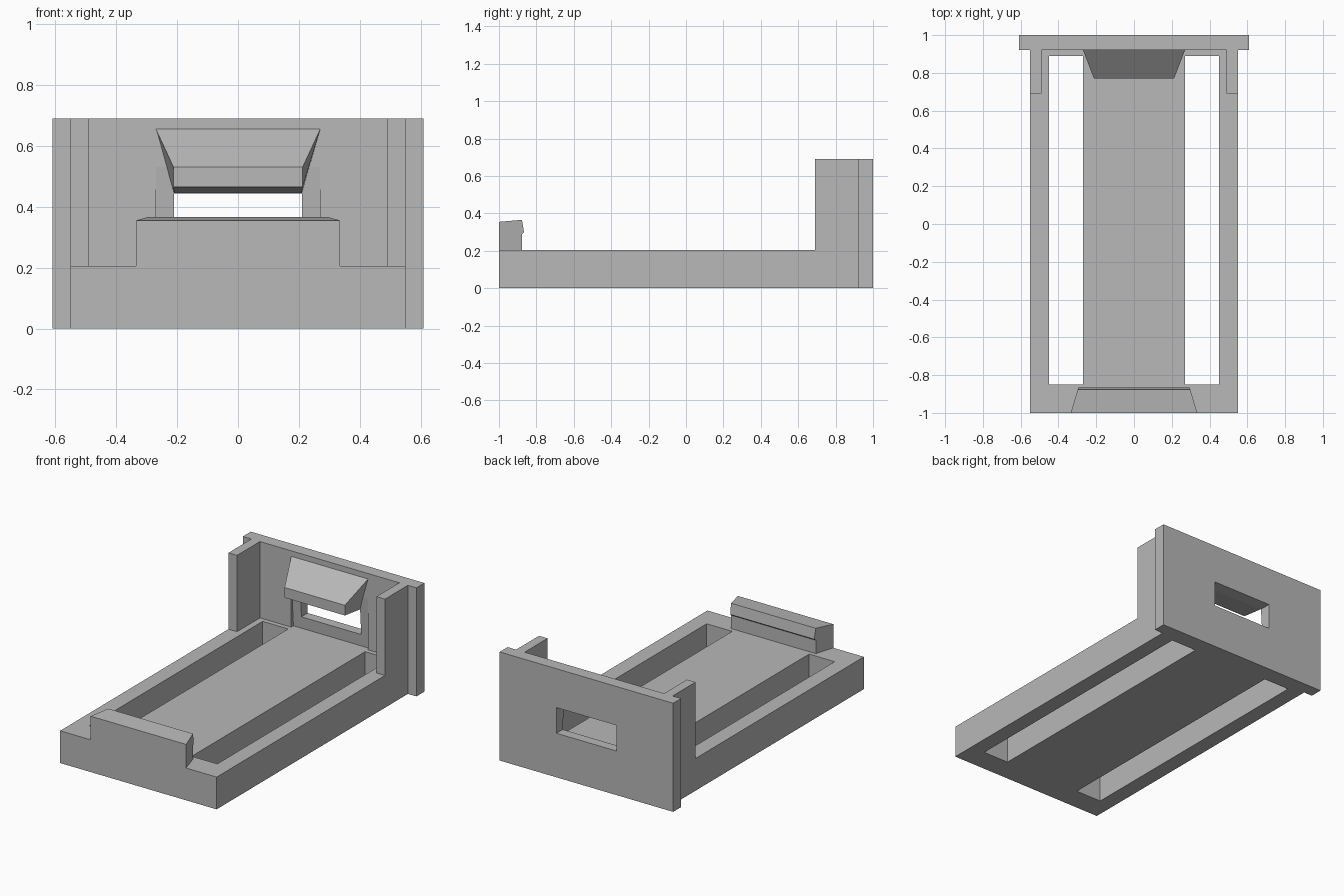
import bpy
import bmesh

if "Cube" in bpy.data.objects:
    bpy.data.objects.remove(bpy.data.objects["Cube"], do_unlink=True)

grey = bpy.data.materials.new("plain grey")
grey.use_nodes = True
COLOUR = (0.48, 0.48, 0.48, 1)
grey.diffuse_color = COLOUR
for node in grey.node_tree.nodes:
    if node.type == "BSDF_PRINCIPLED":
        node.inputs["Base Color"].default_value = COLOUR


def loft(name, left, right):
    """Solid spanned between two matching outlines."""
    bm = bmesh.new()
    a = [bm.verts.new(p) for p in left]
    b = [bm.verts.new(p) for p in right]
    n = len(a)
    bm.faces.new(a)
    bm.faces.new(b[::-1])
    for i in range(n):
        j = (i + 1) % n
        bm.faces.new((a[i], b[i], b[j], a[j]))
    bmesh.ops.recalc_face_normals(bm, faces=bm.faces)
    mesh = bpy.data.meshes.new(name)
    bm.to_mesh(mesh)
    bm.free()
    mesh.materials.append(grey)
    obj = bpy.data.objects.new(name, mesh)
    bpy.context.collection.objects.link(obj)
    return obj


def mirrored_profile(name, points):
    """Solid symmetric in x from (half width, y, z) points."""
    return loft(name, [(-x, y, z) for x, y, z in points], points)


def box(name, x0, x1, y0, y1, z0, z1):
    ring = ((y0, z0), (y1, z0), (y1, z1), (y0, z1))
    return loft(name, [(x0, y, z) for y, z in ring], [(x1, y, z) for y, z in ring])


def cut(target, cutter):
    """Subtract the cutter from the target and discard it."""
    mod = target.modifiers.new("cut", "BOOLEAN")
    mod.operation = "DIFFERENCE"
    mod.solver = "EXACT"
    mod.object = cutter
    cutter.hide_render = True
    bpy.context.view_layer.objects.active = target
    bpy.ops.object.modifier_apply(modifier=mod.name)
    bpy.data.objects.remove(cutter, do_unlink=True)


BASE_TOP, HEIGHT, WALL = 0.205, 0.69, 0.92

# Tray with two long through slots
tray = box("tray", -0.55, 0.55, -1, WALL, 0, BASE_TOP)
for x in (-0.45, 0.27):
    cut(tray, box("slot_cutter", x, x + 0.18, -0.85, 0.89, -0.1, 0.4))

# End plate with a window and a shallow tapered recess under the catch
end_plate = box("end_plate", -0.61, 0.61, WALL, 1, 0, HEIGHT)
cut(end_plate, box("window_cutter", -0.21, 0.21, 0.8, 1.1, 0.28, 0.443))
cut(end_plate, mirrored_profile("recess_cutter", [
    (0.27, 0.9, 0.53), (0.27, WALL, 0.53),
    (0.27, 0.942, BASE_TOP), (0.27, 0.9, BASE_TOP)]))

# Side cheeks beside the end plate
for name, x in (("right_cheek", -0.55), ("left_cheek", 0.49)):
    box(name, x, x + 0.06, 0.69, WALL, BASE_TOP, HEIGHT)

# Wedge catch above the window
mirrored_profile("wedge_catch", [
    (0.27, WALL, 0.655), (0.212, 0.77, 0.53), (0.212, 0.77, 0.465),
    (0.21, WALL, 0.445), (0.21, 0.935, 0.445), (0.27, 0.935, 0.655)])

# Front lip, narrowing inward, with a small overhanging bead
side = [(-1, BASE_TOP), (-1, 0.355), (-0.877, 0.366), (-0.866, 0.3),
        (-0.877, 0.29), (-0.877, BASE_TOP)]
mirrored_profile("front_lip", [(0.335 - 0.3 * (y + 1), y, z) for y, z in side])
